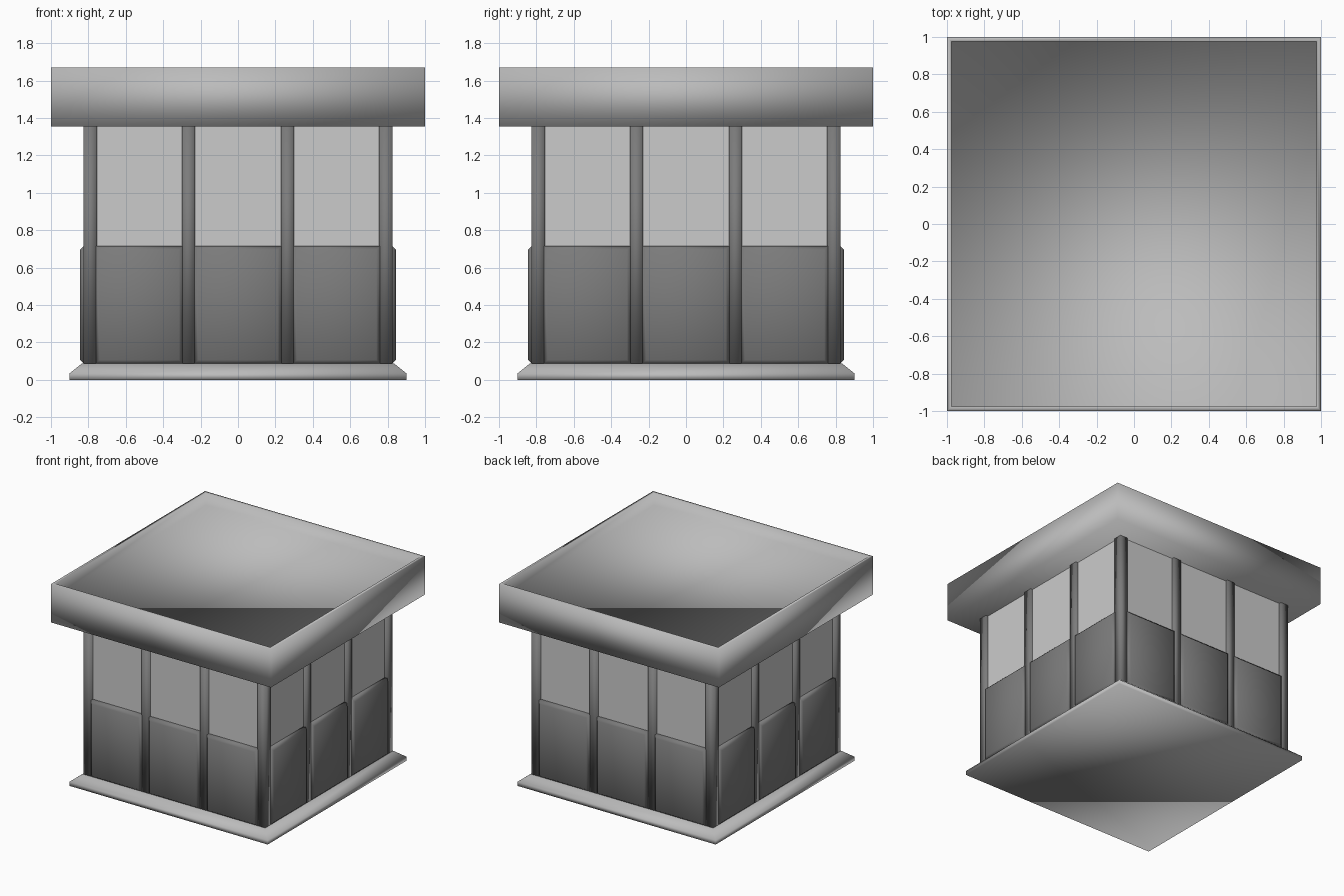
import bpy
import bmesh
from math import pi
from mathutils import Matrix

if "Cube" in bpy.data.objects:
    bpy.data.objects.remove(bpy.data.objects["Cube"])


def material(name, grey):
    mat = bpy.data.materials.new(name)
    mat.diffuse_color = (grey, grey, grey, 1)
    mat.use_nodes = True
    mat.node_tree.nodes["Principled BSDF"].inputs["Base Color"].default_value = mat.diffuse_color
    return mat


STONE = material("mid_grey", 0.5)
FRAME = material("dark_grey", 0.2)


def finish(name, bm, mat=None):
    bmesh.ops.recalc_face_normals(bm, faces=bm.faces)
    for f in bm.faces:
        f.smooth = mat is not None  # painted parts are softly shaded
    mesh = bpy.data.meshes.new(name)
    bm.to_mesh(mesh)
    bm.free()
    if mat:
        mesh.materials.append(mat)
    ob = bpy.data.objects.new(name, mesh)
    bpy.context.collection.objects.link(ob)
    return ob


def square_stack(name, levels):
    """Closed solid through square rings given as (half width, z)."""
    bm = bmesh.new()
    rings = [[bm.verts.new((sx * r, sy * r, z))
              for sx, sy in ((-1, -1), (1, -1), (1, 1), (-1, 1))]
             for r, z in levels]
    for a, b in zip(rings, rings[1:]):
        for i in range(4):
            j = (i + 1) % 4
            bm.faces.new((a[i], a[j], b[j], b[i]))
    bm.faces.new(rings[0])
    bm.faces.new(rings[-1])
    return finish(name, bm, STONE)


def block(name, x, y, z, turn=0.0, mat=None, chamfer=0.0):
    """Box from ranges, outward face optionally chamfered, turned about z."""
    bm = bmesh.new()
    bmesh.ops.create_cube(bm, size=1)
    for v in bm.verts:
        for k, (lo, hi) in enumerate((x, y, z)):
            v.co[k] = lo if v.co[k] < 0 else hi
    if chamfer:
        edges = [e for e in bm.edges
                 if all(abs(v.co.y - y[0]) < 1e-5 for v in e.verts)]
        bmesh.ops.bevel(bm, geom=edges, offset=chamfer, segments=1,
                        profile=0.5, affect='EDGES')
    bmesh.ops.rotate(bm, verts=bm.verts, cent=(0, 0, 0),
                     matrix=Matrix.Rotation(turn, 3, 'Z'))
    return finish(name, bm, mat)


BASE_TOP, SILL, EAVES, ROOF_TOP = 0.087, 0.715, 1.355, 1.67
POST, HALF = 0.79, 0.035

# Base slab with sloped shoulder
square_stack("base", [(0.90, 0), (0.90, 0.035), (0.835, BASE_TOP)])

# Flat roof sunk behind a narrow parapet
square_stack("roof", [(1, EAVES), (1, ROOF_TOP), (0.975, ROOF_TOP),
                      (0.975, ROOF_TOP - 0.10)])

sides = ("front", "right", "back", "left")
for n, side in enumerate(sides):
    turn = n * pi / 2

    # Posts: one corner and two intermediate per side
    for i, px in enumerate((-POST, -0.265, 0.265)):
        block(f"{side}_post_{i + 1}", (px - HALF, px + HALF),
              (-POST - HALF, -POST + HALF), (BASE_TOP, EAVES), turn, FRAME)

    # Chamfered lower panels and window panes between the posts
    for i, px in enumerate((-0.5275, 0, 0.5275)):
        w = 0.232
        block(f"{side}_panel_{i + 1}", (px - w, px + w),
              (-0.845, -0.77), (BASE_TOP, SILL), turn, FRAME, 0.02)
        block(f"{side}_window_{i + 1}", (px - w, px + w),
              (-0.805, -0.785), (SILL - 0.01, EAVES), turn)
